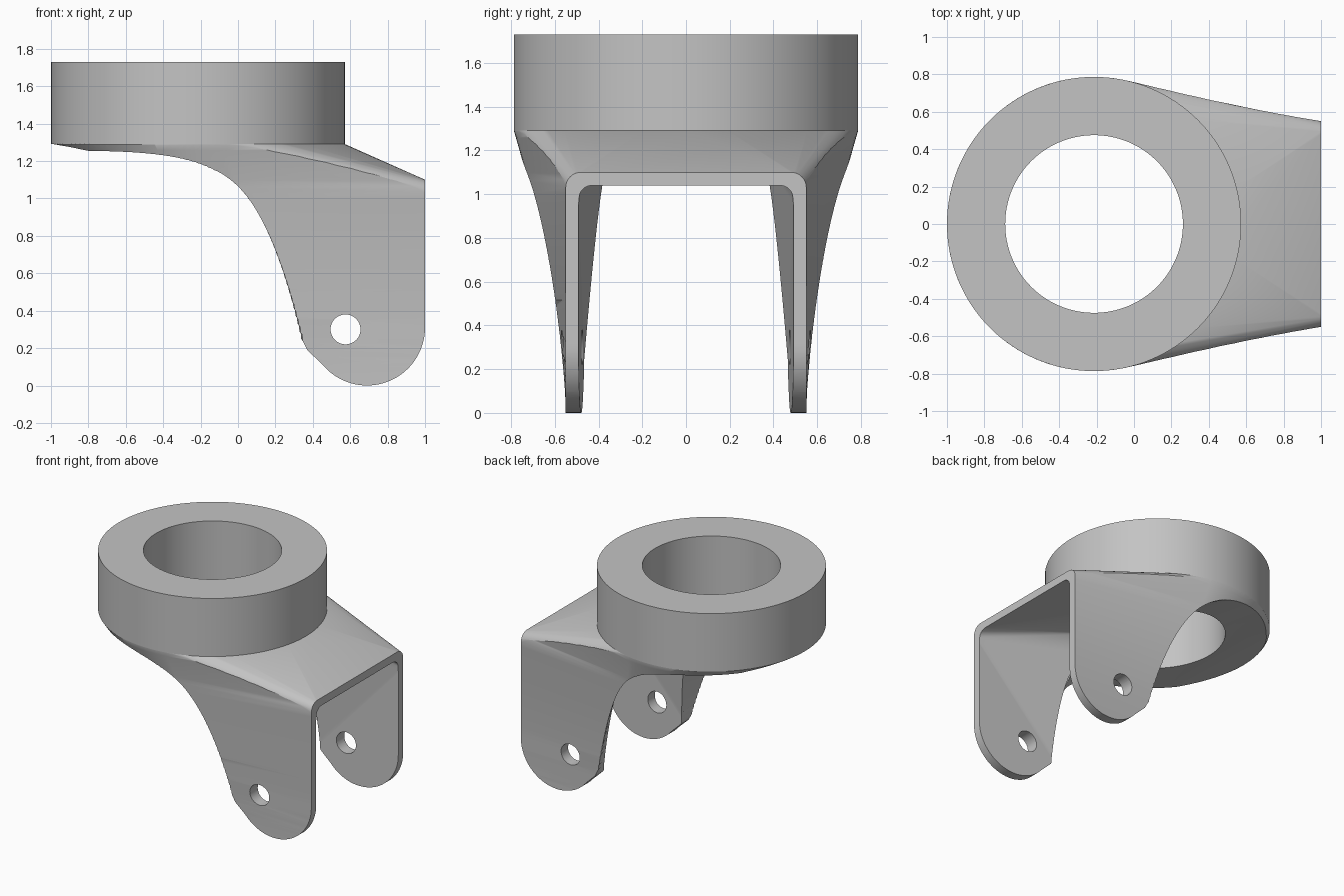
import bpy, bmesh, math
from mathutils import Vector
from mathutils.geometry import interpolate_bezier

if "Cube" in bpy.data.objects:
    bpy.data.objects.remove(bpy.data.objects["Cube"])

CX, R_OUT, R_IN = -0.2135, 0.7865, 0.475   # ring axis and radii
Z_RING, Z_TOP = 1.29, 1.73
SEG = 128

grey = bpy.data.materials.new("machined grey")
grey.use_nodes = True
grey.diffuse_color = (0.55, 0.55, 0.55, 1)
grey.node_tree.nodes["Principled BSDF"].inputs["Base Color"].default_value = (0.55, 0.55, 0.55, 1)


def make(name, bm):
    bmesh.ops.recalc_face_normals(bm, faces=bm.faces)
    mesh = bpy.data.meshes.new(name)
    bm.to_mesh(mesh)
    bm.free()
    mesh.materials.append(grey)
    ob = bpy.data.objects.new(name, mesh)
    bpy.context.collection.objects.link(ob)
    return ob


def loft(name, rows):
    """Skin a stack of closed outlines and cap both ends."""
    bm = bmesh.new()
    rings = [[bm.verts.new(p) for p in row] for row in rows]
    for low, high in zip(rings, rings[1:]):
        for i in range(len(low)):
            bm.faces.new((low[i - 1], low[i], high[i], high[i - 1]))
    bm.faces.new(rings[0])
    bm.faces.new(rings[-1])
    return make(name, bm)


def prism(name, outline, offset):
    return loft(name, [outline, [Vector(p) + Vector(offset) for p in outline]])


def hull(name, points):
    bm = bmesh.new()
    for p in points:
        bm.verts.new(p)
    out = bmesh.ops.convex_hull(bm, input=bm.verts)
    bmesh.ops.delete(bm, geom=list({v for v in out["geom_interior"] + out["geom_unused"]
                                    if isinstance(v, bmesh.types.BMVert)}), context='VERTS')
    return make(name, bm)


def circle(radius, z):
    turn = [math.tau * i / SEG for i in range(SEG)]
    return [(CX + radius * math.cos(a), radius * math.sin(a), z) for a in turn]


def arch(x, half, top, radius):
    """Inverted U section with rounded upper corners."""
    pts = []
    for side in (-1, 1):
        pts.append((x, side * half, -0.05))
        for i in range(9):
            a = math.pi / 2 * i / 8
            pts.append((x, side * (half - radius + radius * math.cos(a)),
                        top - radius + radius * math.sin(a)))
    return pts


def outer_y(z):
    return 0.55 + (R_OUT - 0.55) * (max(z, 0) / Z_RING) ** 1.6


def footprint(z):
    """Level slice of the blend: round at the collar, running out to the flat fork end."""
    u = max(z, 0) / Z_RING
    r = max(R_OUT * u, 0.05)
    cx = CX + 0.6 * (1 - u)
    end = math.pi / 2 - math.atan((outer_y(z) - 0.55) / (1 - cx))
    half = []
    for i in range(33):
        a = math.pi + (end - math.pi) * i / 32
        half.append((cx + r * math.cos(a), outer_y(z) - r + r * math.sin(a) + 0.0005, z))
    half.append((1, 0.55, z))
    return half + [(x, -y, z) for x, y, z in reversed(half)]


def back_cut(x, z):
    """Level slice of the space behind the legs; their end faces slant towards each other."""
    d = max(0.2 * (z - 0.15), 0.005) * min(1, (Z_RING + 0.01 - z) / 0.15)
    y_in, y_out = 0.48 - 0.087 * max(z, 0), outer_y(z)
    x_far = x - d * (1 - y_out) / (y_out - y_in)
    half = [(-2, 1, z), (x_far, 1, z), (x + d, y_in, z)]
    return half + [(px, -py, z) for px, py, z in reversed(half)]


def boolean(target, cutter, operation='DIFFERENCE'):
    mod = target.modifiers.new("cut", 'BOOLEAN')
    mod.object, mod.operation, mod.solver = cutter, operation, 'EXACT'
    bpy.context.view_layer.objects.active = target
    bpy.ops.object.modifier_apply(modifier=mod.name)
    bpy.data.objects.remove(cutter)


# Blend from the round collar to the fork
fork = loft("fork_bracket", [footprint(z) for z in [-0.04] + [Z_RING * i / 40 for i in range(41)]])

# Sloping roof with rounded shoulders
boolean(fork, hull("roof", circle(R_OUT, Z_RING) + arch(1, 0.55, 1.1, 0.07)
                   + [(x, s * 0.75, -0.05) for s in (-1, 1) for x in (-1, 0.2)]), 'INTERSECT')

# Swept back edge under the collar and down the legs
back_edge = [(-1, Z_RING)]
for curve in (((-0.85, 1.255), (-0.4, 1.25), (-0.15, 1.22), (0, 1.06)),
              ((0, 1.06), (0.15, 0.9), (0.27, 0.55), (0.345, 0.24))):
    back_edge += [tuple(p)[:2] for p in interpolate_bezier(*[Vector(c) for c in curve], 24)][:-1]
back_edge += [(0.345, 0.24), (0.36, -0.1)]
boolean(fork, loft("back_space", [back_cut(x, z) for x, z in back_edge]))

# Rounded leg ends
side = [(-1.1, 1.5), (-1.1, 0.24), (0.345, 0.24), (0.37, 0.19)]
for i in range(33):
    a = math.radians(220 + 140 * i / 32)
    side.append((0.69 + 0.31 * math.cos(a), 0.31 + 0.31 * math.sin(a)))
side += [(1.1, 0.31), (1.1, 1.5)]
boolean(fork, prism("leg_ends", [(x, -1, z) for x, z in side], (0, 2, 0)), 'INTERSECT')

# Space between the legs, narrowing towards the bore
inner_arc = [p for p in circle(R_IN, Z_RING - 0.005) if p[0] > 0.1]
boolean(fork, hull("leg_gap", inner_arc + arch(1.02, 0.492, 1.034, 0.06)
                   + [(0.1, s * 0.455, -0.05) for s in (-1, 1)]))

# Bore and pin holes
boolean(fork, prism("bore", circle(R_IN, -0.2), (0, 0, 2)))
pin = [(0.575 + 0.08 * math.cos(math.tau * i / 48), -1, 0.3 + 0.08 * math.sin(math.tau * i / 48))
       for i in range(48)]
boolean(fork, prism("pin_hole", pin, (0, 2, 0)))

# Collar ring
ring = prism("collar_ring", circle(R_OUT, Z_RING), (0, 0, Z_TOP - Z_RING))
boolean(ring, prism("ring_bore", circle(R_IN, 1), (0, 0, 1)))

for ob in (fork, ring):
    bpy.ops.object.select_all(action='DESELECT')
    ob.select_set(True)
    bpy.context.view_layer.objects.active = ob
    bpy.ops.object.shade_smooth_by_angle(angle=math.radians(30))
